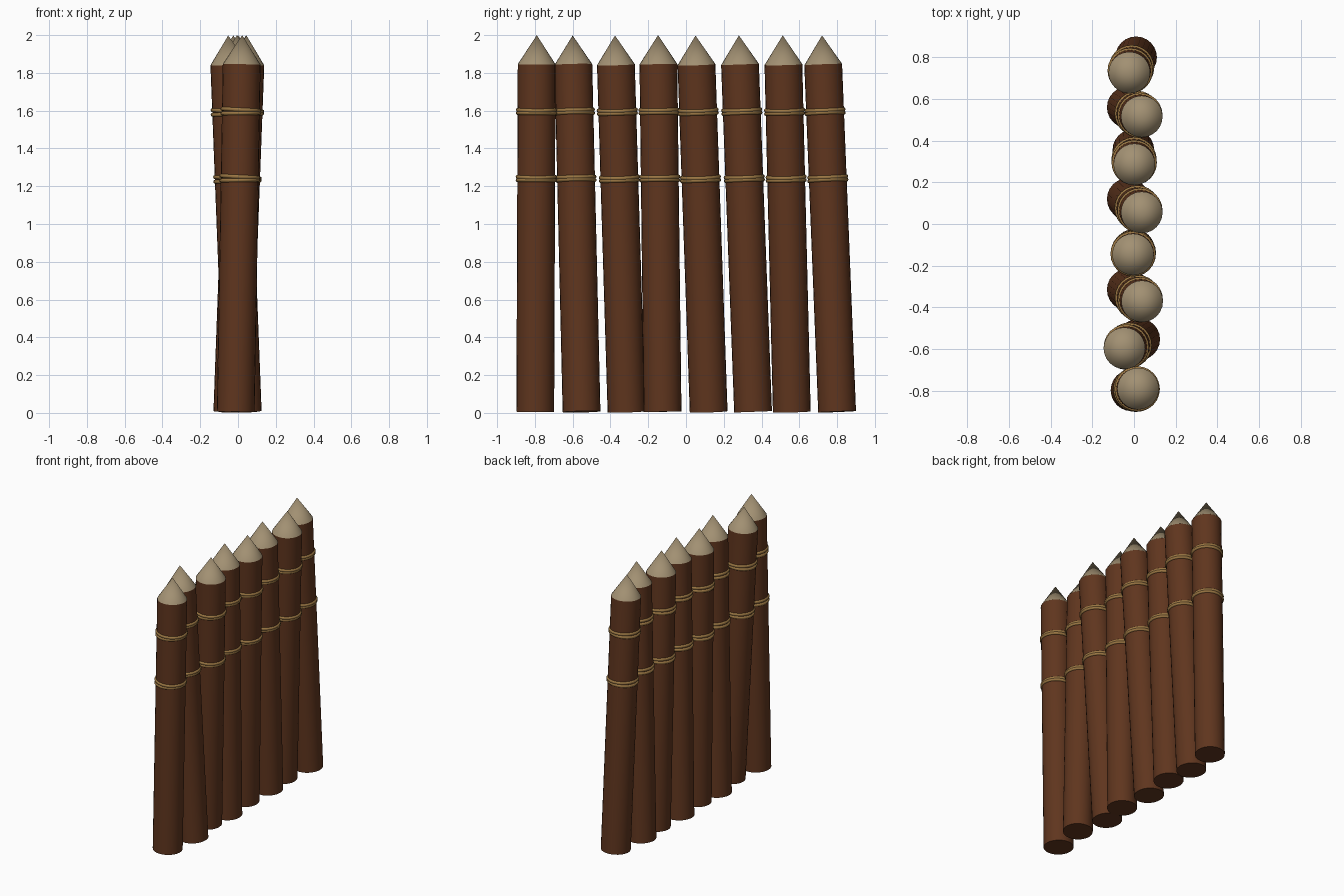
import bpy, math
from mathutils import Vector, Matrix

if "Cube" in bpy.data.objects:
    bpy.data.objects.remove(bpy.data.objects["Cube"])

def material(name, rgb):
    m = bpy.data.materials.new(name)
    m.diffuse_color = (*rgb, 1)
    m.use_nodes = True
    m.node_tree.nodes["Principled BSDF"].inputs["Base Color"].default_value = m.diffuse_color
    return m

BARK = material("bark", (0.115, 0.036, 0.013))
CUT = material("cut_wood", (0.36, 0.28, 0.17))
ROPE = material("rope", (0.32, 0.18, 0.055))

RADIUS, SHOULDER, LENGTH, SIDES = 0.1, 1.84, 1.994, 24

def finish(name, mat, matrix, angle):
    ob = bpy.context.object
    ob.name = name
    ob.data.materials.append(mat)
    ob.matrix_world = matrix
    bpy.ops.object.shade_smooth_by_angle(angle=math.radians(angle))

def stake(i, base, tip):
    base, tip = Vector((*base, 0.006)), Vector((*tip, 2.0))
    rot = Vector((0, 0, 1)).rotation_difference(tip - base).to_matrix().to_4x4()
    frame = Matrix.Translation(base) @ rot

    # round log
    bpy.ops.mesh.primitive_cylinder_add(vertices=SIDES, radius=RADIUS, depth=SHOULDER)
    finish(f"log_{i}", BARK, frame @ Matrix.Translation((0, 0, SHOULDER / 2)), 40)

    # sharpened point
    h = LENGTH - SHOULDER
    bpy.ops.mesh.primitive_cone_add(vertices=SIDES, radius1=RADIUS, radius2=0, depth=h)
    finish(f"point_{i}", CUT, frame @ Matrix.Translation((0, 0, SHOULDER + h / 2)), 40)

    # two rope lashings, each of two coils
    for j, z in enumerate((1.235, 1.59)):
        for k, side in enumerate((-1, 1)):
            bpy.ops.mesh.primitive_torus_add(major_segments=SIDES, minor_segments=8,
                                             major_radius=0.098, minor_radius=0.011)
            tilt = Matrix.Rotation(math.radians(2 * side), 4, 'Y')
            finish(f"lashing_{i}_{j}_{k}", ROPE,
                   frame @ Matrix.Translation((0, 0, z + 0.009 * side)) @ tilt, 60)

# (foot x, y), (tip x, y) for each leaning stake
STAKES = [
    ((-0.012, -0.798), (0.022, -0.79)),
    ((0.025, -0.553), (-0.052, -0.60)),
    ((-0.03, -0.315), (0.045, -0.376)),
    ((0.0, -0.124), (-0.005, -0.148)),
    ((-0.03, 0.12), (0.043, 0.05)),
    ((-0.003, 0.355), (0.002, 0.28)),
    ((-0.03, 0.56), (0.043, 0.512)),
    ((0.01, 0.80), (-0.025, 0.72)),
]
for i, (foot, tip) in enumerate(STAKES):
    stake(i, foot, tip)
